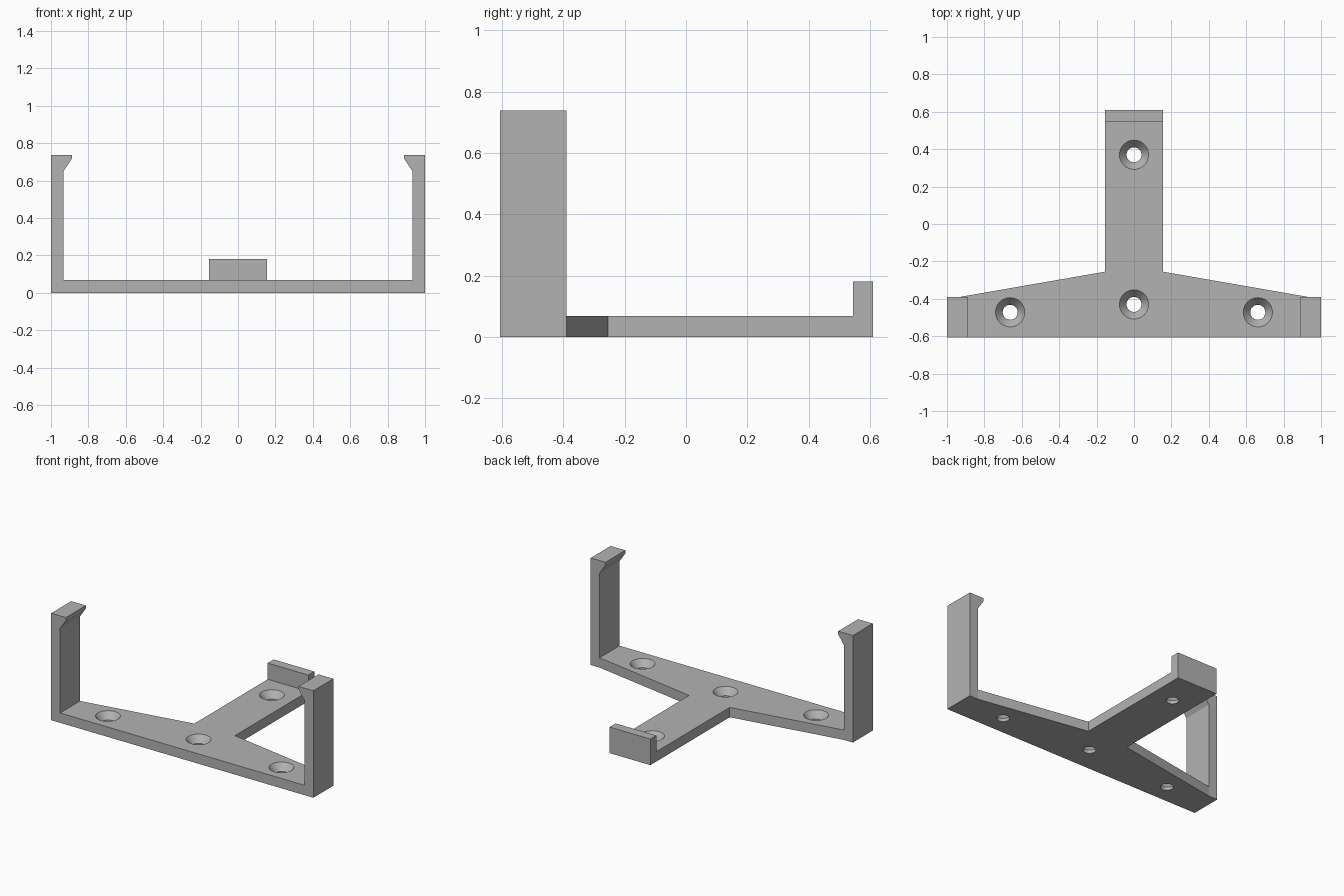
import bpy
import bmesh
from mathutils import Vector

cube = bpy.data.objects.get("Cube")
if cube:
    bpy.data.objects.remove(cube, do_unlink=True)

grey = bpy.data.materials.new("matte grey")
grey.use_nodes = True
colour = (0.45, 0.45, 0.45, 1)
grey.diffuse_color = colour
grey.node_tree.nodes["Principled BSDF"].inputs["Base Color"].default_value = colour

FRONT, BACK = -0.607, 0.61
CLIP_BACK = -0.39
THICK = 0.068
INNER = 0.932
STEM = 0.155


def add_object(name, bm):
    bmesh.ops.recalc_face_normals(bm, faces=bm.faces)
    mesh = bpy.data.meshes.new(name)
    bm.to_mesh(mesh)
    bm.free()
    mesh.materials.append(grey)
    obj = bpy.data.objects.new(name, mesh)
    bpy.context.collection.objects.link(obj)
    return obj


def extrude_profile(name, points, direction):
    bm = bmesh.new()
    face = bm.faces.new([bm.verts.new(p) for p in points])
    result = bmesh.ops.extrude_face_region(bm, geom=[face], use_keep_orig=True)
    verts = [v for v in result["geom"] if isinstance(v, bmesh.types.BMVert)]
    bmesh.ops.translate(bm, verts=verts, vec=Vector(direction))
    return add_object(name, bm)


# T-shaped base plate with tapered arms
half = [(INNER, FRONT), (INNER, CLIP_BACK), (STEM, -0.255), (STEM, BACK)]
outline = half + [(-x, y) for x, y in reversed(half)]
base = extrude_profile("base_plate", [(x, y, 0) for x, y in outline], (0, 0, THICK))


# Countersunk screw holes: lathe cutter with a shaft and a flared head
def screw_cutter(x, y):
    bm = bmesh.new()
    rings = [(0.04, -0.05), (0.04, 0.022), (0.078, THICK), (0.078, 0.1)]
    loops = []
    for radius, z in rings:
        ring = bmesh.ops.create_circle(bm, segments=48, radius=radius)["verts"]
        bmesh.ops.translate(bm, verts=ring, vec=(x, y, z))
        loops.append(ring)
    for low, high in zip(loops, loops[1:]):
        for i in range(len(low)):
            j = (i + 1) % len(low)
            bm.faces.new((low[i], low[j], high[j], high[i]))
    bm.faces.new(loops[0])
    bm.faces.new(loops[-1])
    cutter = add_object("screw_hole_cutter", bm)
    cutter.hide_render = True
    return cutter


for x, y in [(0, 0.37), (0, -0.43), (0.662, -0.472), (-0.662, -0.472)]:
    cutter = screw_cutter(x, y)
    cut = base.modifiers.new("screw_hole", 'BOOLEAN')
    cut.operation = 'DIFFERENCE'
    cut.solver = 'EXACT'
    cut.object = cutter
    bpy.context.view_layer.objects.active = base
    bpy.ops.object.modifier_apply(modifier=cut.name)
    bpy.data.objects.remove(cutter, do_unlink=True)

# Upright side clips with inward hooks
clip = [(1, 0), (1, 0.738), (0.888, 0.738), (0.888, 0.717), (INNER, 0.652), (INNER, 0)]
for name, side in (("left_clip", 1), ("right_clip", -1)):
    extrude_profile(name, [(side * x, FRONT, z) for x, z in clip],
                    (0, CLIP_BACK - FRONT, 0))

# Low stop at the end of the stem
stop = [(-STEM, BACK, THICK), (STEM, BACK, THICK), (STEM, BACK, 0.18), (-STEM, BACK, 0.18)]
extrude_profile("back_stop", stop, (0, -0.065, 0))

# Smooth hole walls, keep all sharp edges
bpy.ops.object.select_all(action='DESELECT')
base.select_set(True)
bpy.context.view_layer.objects.active = base
bpy.ops.object.shade_smooth_by_angle(angle=0.5)
